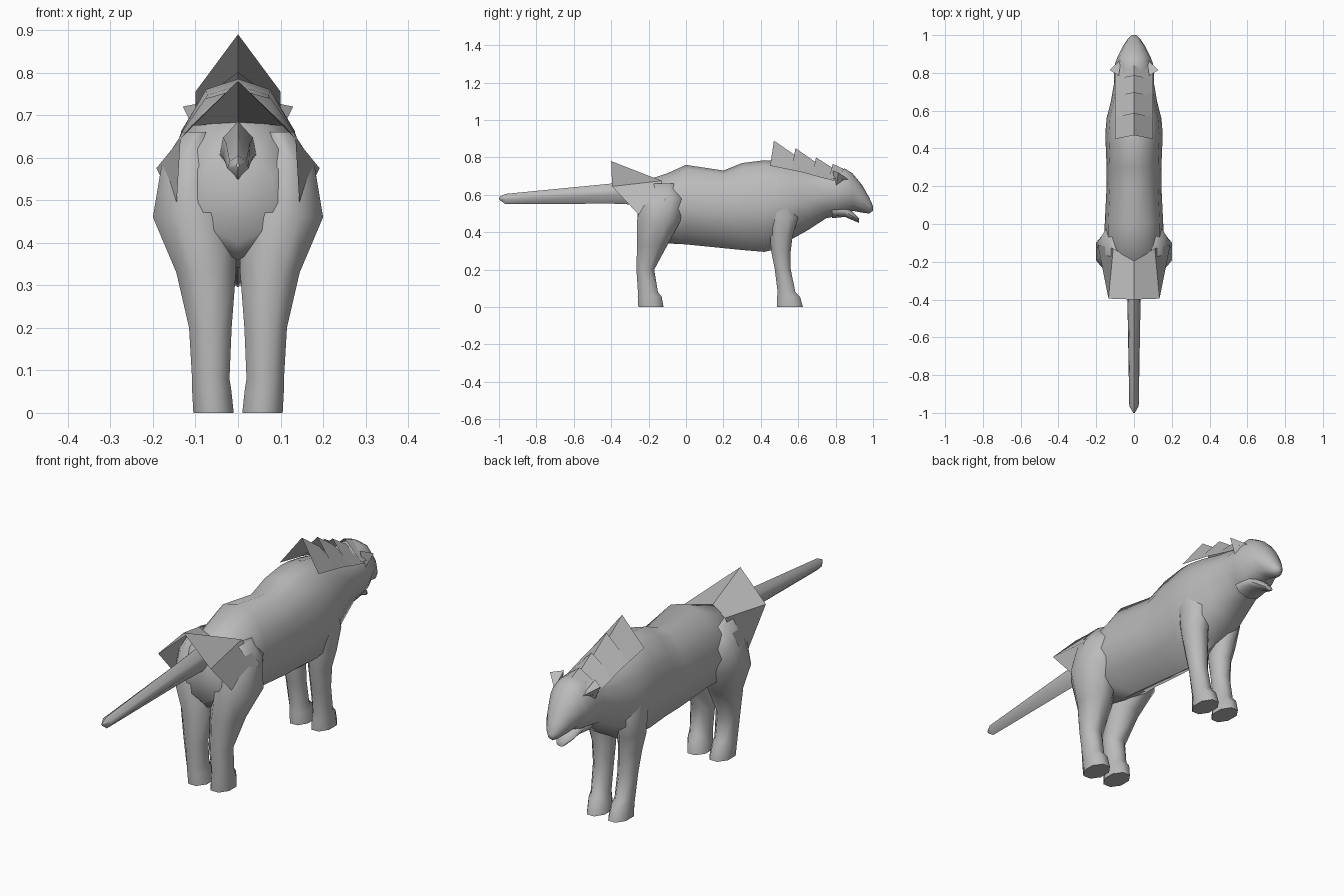
import bpy, bmesh, math
from mathutils import Vector

if "Cube" in bpy.data.objects:
    bpy.data.objects.remove(bpy.data.objects["Cube"])

grey = bpy.data.materials.new("plain grey")
grey.diffuse_color = (0.5, 0.5, 0.5, 1)
grey.use_nodes = True
grey.node_tree.nodes["Principled BSDF"].inputs["Base Color"].default_value = grey.diffuse_color


def make(name, verts, faces, angle=60, closed=True):
    """Mesh object from points and faces, smooth below the given angle."""
    me = bpy.data.meshes.new(name)
    me.from_pydata([Vector(v) for v in verts], [], faces)
    if closed:
        bm = bmesh.new()
        bm.from_mesh(me)
        bmesh.ops.recalc_face_normals(bm, faces=bm.faces)
        bm.to_mesh(me)
        bm.free()
    me.materials.append(grey)
    ob = bpy.data.objects.new(name, me)
    bpy.context.collection.objects.link(ob)
    bpy.ops.object.select_all(action='DESELECT')
    ob.select_set(True)
    bpy.context.view_layer.objects.active = ob
    bpy.ops.object.shade_smooth_by_angle(angle=math.radians(angle))
    return ob


def loft(name, rings, angle=60):
    """Skin a list of equal-sized rings and cap both ends."""
    n = len(rings[0])
    verts = [p for r in rings for p in r]
    faces = [(i*n+j, i*n+(j+1) % n, (i+1)*n+(j+1) % n, (i+1)*n+j)
             for i in range(len(rings)-1) for j in range(n)]
    faces += [tuple(range(n)), tuple(range(len(verts)-n, len(verts)))]
    return make(name, verts, faces, angle)


# Half cross-section: share of half width, share of height
HALF = [(0, 1), (.5, .95), (.88, .75), (1, .47), (.75, .17), (0, 0)]


def body_ring(y, top, bottom, w, half=HALF):
    pts = half + [(-x, h) for x, h in half[-2:0:-1]]
    return [(x*w, y, bottom + h*(top-bottom)) for x, h in pts]


# Body, neck and upper head: y, top, bottom, half width
loft("body_and_head", [body_ring(*s) for s in [
    (-.26, .60, .40, .09), (-.22, .675, .36, .13), (-.10, .715, .34, .155),
    (0, .76, .335, .155), (.2, .73, .315, .145), (.3, .77, .305, .145),
    (.42, .785, .295, .15), (.48, .78, .31, .152), (.56, .765, .36, .145),
    (.65, .745, .41, .122), (.75, .73, .475, .105), (.80, .735, .485, .105),
    (.85, .74, .49, .1), (.89, .715, .515, .085), (.94, .655, .505, .06),
    (.98, .585, .50, .033), (1, .54, .515, .012)]])

# Lower jaw
loft("jaw", [body_ring(*s) for s in [
    (.78, .56, .475, .07), (.85, .54, .482, .06),
    (.89, .51, .465, .045), (.925, .475, .45, .02)]])

# Tail: squarish with a ridge, ending in a point
DIAMOND = [(0, 1), (.8, .75), (1, .45), (0, 0)]
loft("tail", [body_ring(*s, half=DIAMOND) for s in [
    (-.2, .685, .545, .045), (-.4, .66, .553, .035),
    (-.965, .605, .55, .025), (-1, .588, .575, .004)]])


def leg(name, levels, s):
    """Eight-sided leg; each level is z, y back, y front, x inner, x outer."""
    rings = []
    for z, y0, y1, x0, x1 in levels:
        cx, cy, rx, ry = (x0+x1)/2, (y0+y1)/2, (x1-x0)/2, (y1-y0)/2
        k = 1/math.cos(math.pi/8)
        rings.append([(s*(cx + k*rx*math.cos(a)), cy + k*ry*math.sin(a), z)
                      for a in [(i+.5)*math.pi/4 for i in range(8)]])
    loft(name, rings)


HIND = [(.66, -.2, -.05, .06, .13), (.58, -.24, -.01, .04, .18),
        (.46, -.262, -.03, .005, .20), (.33, -.262, -.10, .005, .145),
        (.20, -.265, -.17, .015, .115), (.08, -.257, -.15, .02, .108),
        (.055, -.258, -.13, .016, .108), (0, -.255, -.12, .01, .105)]
FORE = [(.6, .42, .56, .06, .14), (.48, .44, .6, .03, .145),
        (.38, .45, .57, .02, .135), (.30, .455, .56, .02, .115),
        (.20, .475, .56, .022, .105), (.08, .49, .585, .022, .10),
        (.055, .487, .61, .016, .10), (0, .487, .625, .01, .10)]

for side, s in (("left", -1), ("right", 1)):
    leg("hind_leg_" + side, HIND, s)
    leg("fore_leg_" + side, FORE, s)
    # Pointed ear
    make("ear_" + side, [(s*.13, .815, .72), (s*.07, .87, .68),
                         (s*.085, .80, .63), (s*.08, .785, .73)],
         [(0, 1, 2), (0, 2, 3), (0, 3, 1), (1, 3, 2)], 30)

# Mane: overlapping roof-shaped sheets
# back y, front y, back ridge z, front ridge z, back eave z, front eave z
for i, (y0, y1, r0, r1, e0, e1) in enumerate([
        (.46, .60, .89, .80, .755, .725), (.575, .70, .85, .77, .735, .70),
        (.685, .79, .80, .74, .705, .675), (.775, .84, .765, .74, .69, .68)]):
    make(f"mane_plate_{i+1}",
         [(0, y0+.01, r0), (0, y1, r1), (.10, y0-.01, e0), (.10, y1, e1),
          (-.10, y0-.01, e0), (-.10, y1, e1)],
         [(0, 2, 3, 1), (0, 1, 5, 4)], 30, closed=False)

# Hip cape: sheet flaring backwards with a hanging corner on each side
cape = [(0, -.40, .78), (0, -.19, .68)]
for s in (-1, 1):
    cape += [(s*.135, -.395, .645), (s*.145, -.24, .48),
             (s*.192, -.11, .575), (s*.11, -.13, .675)]
make("hip_cape", cape,
     [(0, 1, 5, 2), (2, 5, 4, 3), (0, 6, 9, 1), (6, 7, 8, 9)], 30, closed=False)
